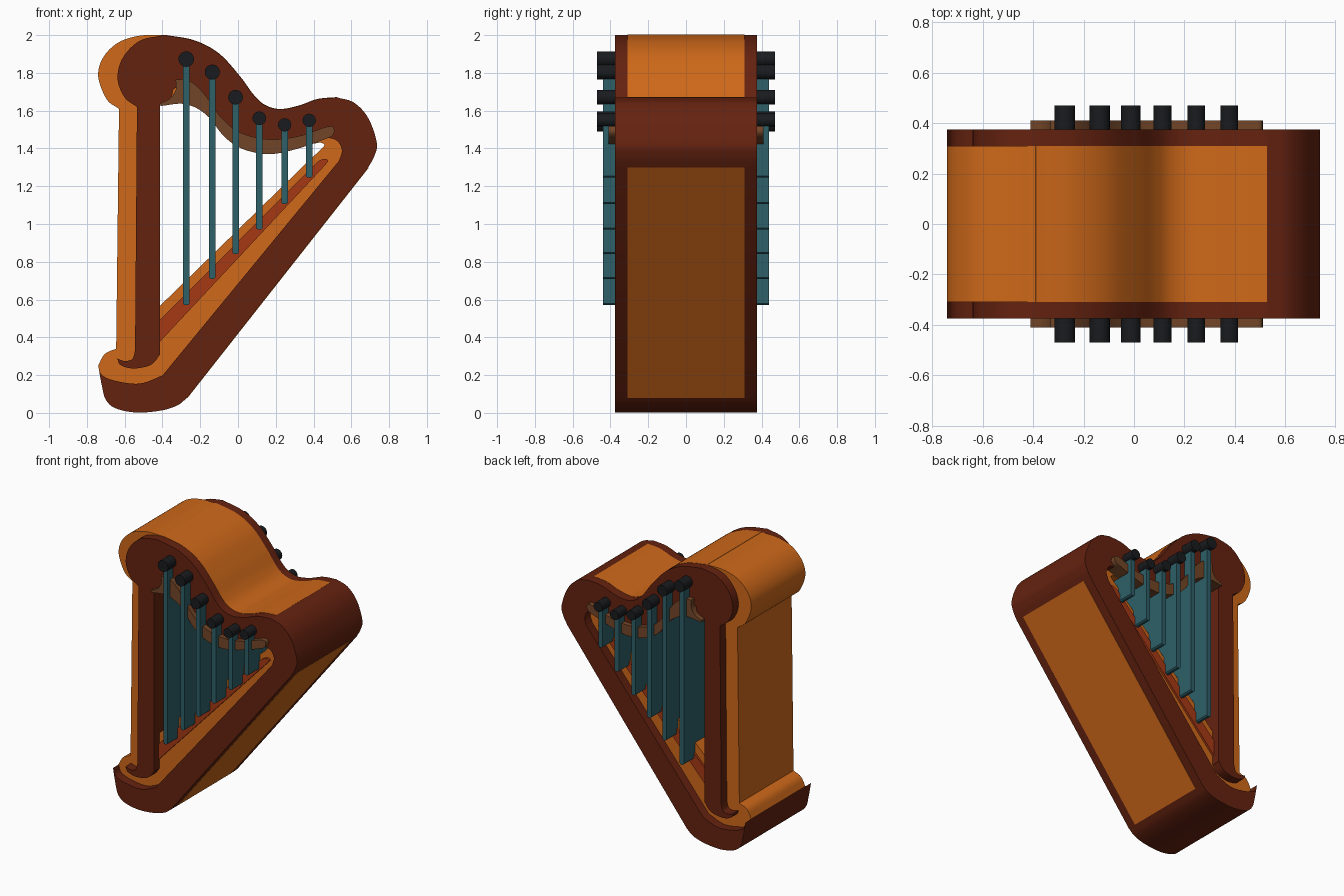
import bpy, bmesh, math
from mathutils import Vector


def material(name, rgb):
    m = bpy.data.materials.new(name)
    m.diffuse_color = (*rgb, 1)
    return m


ORANGE = material("light_wood", (0.62, 0.14, 0.01))
DARK = material("dark_wood", (0.13, 0.016, 0.005))
RED = material("red_wood", (0.38, 0.04, 0.007))
BROWN = material("brown_wood", (0.17, 0.06, 0.02))
TEAL = material("teal_string", (0.027, 0.115, 0.14))
BLACK = material("black_peg", (0.01, 0.011, 0.013))


def smooth(pts, n=6):
    """Catmull-Rom curve through (x, z) points; two points stay a straight line."""
    p = [Vector(q) for q in pts]
    if len(p) == 2:
        return p
    p = [2 * p[0] - p[1]] + p + [2 * p[-1] - p[-2]]
    out = []
    for a, b, c, d in zip(p, p[1:], p[2:], p[3:]):
        for i in range(n):
            t = i / n
            out.append(0.5 * (2 * b + (c - a) * t + (2 * a - 5 * b + 4 * c - d) * t * t
                              + (3 * b - a - 3 * c + d) * t ** 3))
    return out + [p[-2]]


def outline(*segments):
    """Join smoothed segments into one closed loop, corners only at the joins."""
    loop = []
    for s in segments:
        for q in smooth(s):
            if not loop or (q - loop[-1]).length > 1e-4:
                loop.append(q)
    if (loop[0] - loop[-1]).length < 1e-4:
        loop.pop()
    return loop


def shift(pts, dx, dz):
    return [(x + dx, z + dz) for x, z in pts]


def finish(obj, mat):
    obj.data.materials.append(mat)
    bpy.ops.object.select_all(action='DESELECT')
    obj.select_set(True)
    bpy.context.view_layer.objects.active = obj
    bpy.ops.object.shade_smooth_by_angle(angle=math.radians(32))


def slab(name, loops, half, mat):
    """Fill the loops (the second one is a hole) and extrude them through y."""
    bm = bmesh.new()
    edges = []
    for loop in loops:
        vs = [bm.verts.new((q[0], -half, q[1])) for q in loop]
        edges += [bm.edges.new((vs[i - 1], vs[i])) for i in range(len(vs))]
    bmesh.ops.triangle_fill(bm, use_beauty=True, edges=edges, normal=(0, -1, 0))
    ext = bmesh.ops.extrude_face_region(bm, geom=bm.faces[:])
    moved = [g for g in ext["geom"] if isinstance(g, bmesh.types.BMVert)]
    bmesh.ops.translate(bm, verts=moved, vec=(0, 2 * half, 0))
    bmesh.ops.recalc_face_normals(bm, faces=bm.faces[:])
    me = bpy.data.meshes.new(name)
    bm.to_mesh(me)
    bm.free()
    obj = bpy.data.objects.new(name, me)
    bpy.context.collection.objects.link(obj)
    finish(obj, mat)


# Outer edges shared by the body and its dark frame
top = [(-0.39, 2.0), (-0.23, 1.97), (-0.10, 1.90), (0.01, 1.78), (0.08, 1.685), (0.14, 1.63),
       (0.22, 1.607), (0.32, 1.625), (0.42, 1.66), (0.525, 1.67)]
knob = [(0.525, 1.67), (0.615, 1.642), (0.69, 1.56), (0.735, 1.43), (0.722, 1.36), (0.69, 1.30)]
diagonal = [(0.69, 1.30), (-0.27, 0.08)]
base = [(-0.27, 0.08), (-0.32, 0.04), (-0.41, 0.012), (-0.54, 0.002), (-0.65, 0.025),
        (-0.70, 0.07), (-0.72, 0.14), (-0.74, 0.25)]

# Light body: full silhouette with the string opening
body = outline(
    [(-0.645, 0.34), (-0.63, 1.61)],
    [(-0.63, 1.61), (-0.695, 1.66), (-0.74, 1.78), (-0.715, 1.88), (-0.635, 1.96),
     (-0.52, 1.997), (-0.39, 2.0)],
    shift(top, 0.001, 0.002), shift(knob, -0.004, -0.003), shift(diagonal, 0.002, -0.002),
    shift(base, 0, 0.002),
    [(-0.74, 0.252), (-0.705, 0.312), (-0.645, 0.34)])
opening = outline(
    [(-0.42, 0.56), (0.39, 1.35)],
    [(0.39, 1.35), (0.44, 1.395), (0.457, 1.42), (0.435, 1.432)],
    [(0.435, 1.432), (0.32, 1.41), (0.17, 1.385), (0.03, 1.41), (-0.06, 1.475),
     (-0.15, 1.585), (-0.27, 1.65), (-0.42, 1.65)],
    [(-0.42, 1.65), (-0.42, 0.56)])
slab("body", [body, opening], 0.31, ORANGE)

# Dark frame: head, neck, knob, base and column in one winding band
frame = outline(
    [(-0.535, 1.62), (-0.60, 1.67), (-0.638, 1.77), (-0.61, 1.88), (-0.52, 1.97), (-0.39, 2.0)],
    top, knob, diagonal, base,
    [(-0.74, 0.25), (-0.72, 0.20), (-0.65, 0.17), (-0.52, 0.155), (-0.40, 0.198)],
    [(-0.40, 0.198), (0.535, 1.335)],
    [(0.535, 1.335), (0.55, 1.39), (0.525, 1.44), (0.472, 1.459)],
    [(0.472, 1.459), (0.40, 1.45), (0.30, 1.43), (0.17, 1.41), (0.04, 1.43), (-0.05, 1.49),
     (-0.14, 1.60), (-0.22, 1.68), (-0.33, 1.72), (-0.355, 1.665), (-0.412, 1.632)],
    [(-0.412, 1.632), (-0.412, 0.31)],
    [(-0.412, 0.31), (-0.46, 0.255), (-0.55, 0.235), (-0.62, 0.252), (-0.64, 0.287)],
    [(-0.64, 0.287), (-0.60, 0.275), (-0.56, 0.285), (-0.545, 0.33)],
    [(-0.545, 0.33), (-0.535, 1.62)])
slab("frame", [frame], 0.375, DARK)

# Curved bridge under the neck
bridge = outline(
    [(-0.41, 1.64), (-0.36, 1.665), (-0.33, 1.71), (-0.33, 1.765)],
    [(-0.33, 1.765), (-0.26, 1.76), (-0.18, 1.69), (-0.09, 1.565), (0.01, 1.485), (0.16, 1.448),
     (0.32, 1.465), (0.48, 1.517), (0.51, 1.495), (0.495, 1.465), (0.455, 1.447), (0.32, 1.40),
     (0.17, 1.37), (0.03, 1.395), (-0.07, 1.46), (-0.17, 1.58), (-0.28, 1.635), (-0.41, 1.625)],
    [(-0.41, 1.625), (-0.41, 1.64)])
slab("bridge", [bridge], 0.41, BROWN)

# Soundboard strip along the diagonal
board = outline([(-0.415, 0.375), (0.46, 1.31)],
                [(0.46, 1.31), (0.477, 1.335), (0.455, 1.345), (0.42, 1.33)],
                [(0.42, 1.33), (-0.415, 0.49)], [(-0.415, 0.49), (-0.415, 0.375)])
slab("soundboard", [board], 0.325, RED)

# Strings with a tuning peg on top: x, bottom z, peg z, peg radius
strings = [(-0.274, 0.57, 1.873, 0.041), (-0.136, 0.71, 1.804, 0.040),
           (-0.013, 0.84, 1.671, 0.039), (0.113, 0.97, 1.560, 0.036),
           (0.247, 1.105, 1.525, 0.035), (0.377, 1.245, 1.549, 0.035)]
for i, (x, low, high, r) in enumerate(strings, 1):
    w = 0.017
    slab(f"string_{i}", [[(x - w, high), (x - w, low + 0.008), (x - 0.008, low),
                          (x + 0.008, low), (x + w, low + 0.008), (x + w, high)]], 0.44, TEAL)
    bpy.ops.mesh.primitive_cylinder_add(vertices=24, radius=r, depth=0.94,
                                        location=(x, 0, high), rotation=(math.pi / 2, 0, 0))
    peg = bpy.context.object
    peg.name = f"tuning_peg_{i}"
    finish(peg, BLACK)
